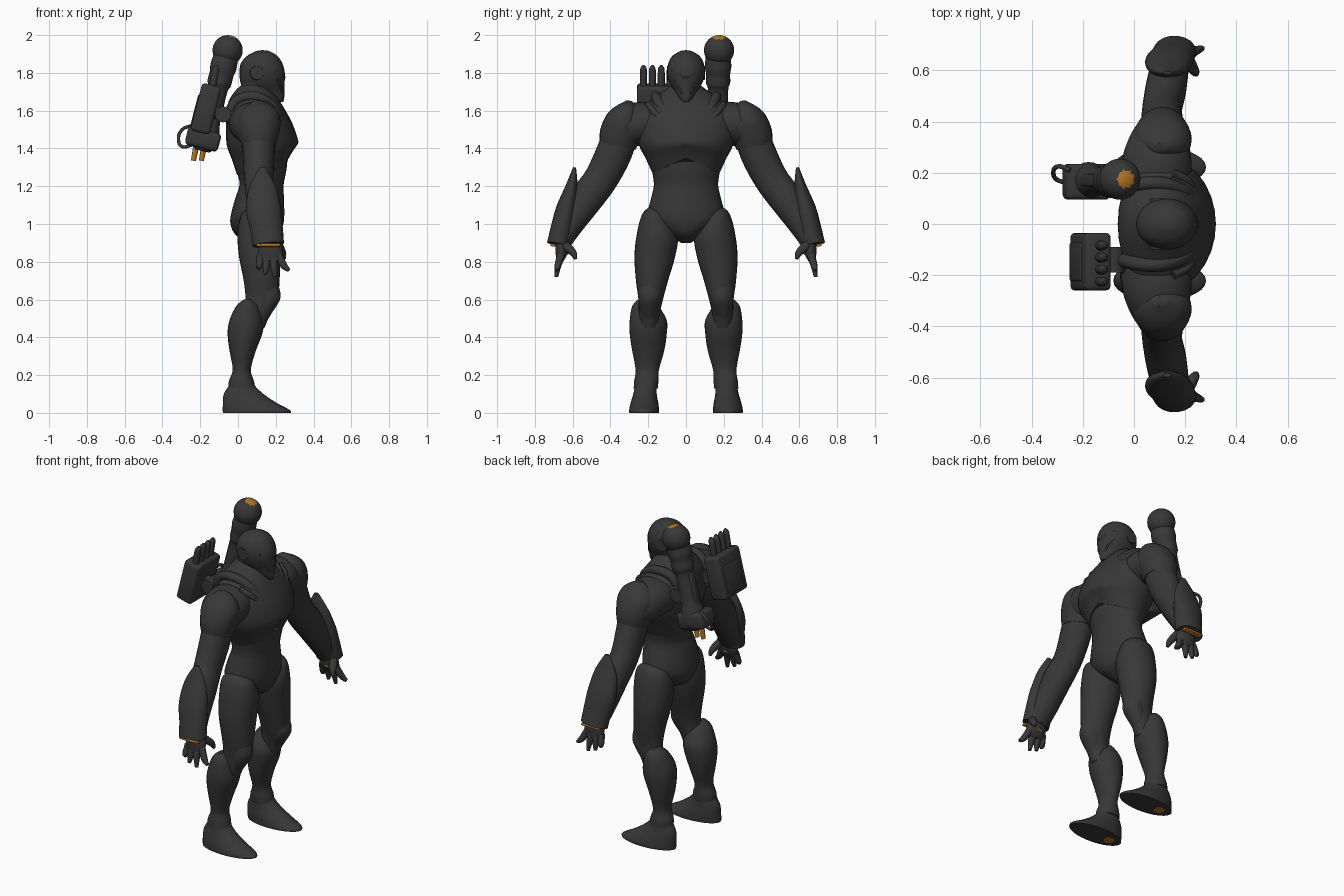
import bpy, bmesh, math
from mathutils import Vector, Matrix

old = bpy.data.objects.get("Cube")
if old:
    bpy.data.objects.remove(old)

def material(name, rgb):
    m = bpy.data.materials.new(name)
    m.use_nodes = True
    m.diffuse_color = (*rgb, 1)
    m.node_tree.nodes["Principled BSDF"].inputs["Base Color"].default_value = (*rgb, 1)
    return m

GREY = material("dark_grey", (.039, .039, .039))
AMBER = material("amber", (.45, .18, .02))

def finish(name, data, mat=GREY, mirror=False, angle=40):
    ob = bpy.data.objects.new(name, data)
    bpy.context.collection.objects.link(ob)
    data.materials.append(mat)
    if mirror:
        mod = ob.modifiers.new("Mirror", 'MIRROR')
        mod.use_axis = (False, True, False)
    if ob.type == 'MESH':
        for o in bpy.context.selected_objects:
            o.select_set(False)
        ob.select_set(True)
        bpy.context.view_layer.objects.active = ob
        bpy.ops.object.shade_smooth_by_angle(angle=math.radians(angle))
    return ob

def from_bmesh(name, bm, **kw):
    bmesh.ops.recalc_face_normals(bm, faces=bm.faces)
    me = bpy.data.meshes.new(name)
    bm.to_mesh(me)
    bm.free()
    return finish(name, me, **kw)

def loft(name, rings, level=False, steps=4, sides=28, warp=None, **kw):
    """Smooth skin through elliptical rings (x, y, z, radius_u, radius_v)."""
    pts = [rings[0]] + list(rings) + [rings[-1]]
    dense = []
    for i in range(1, len(pts) - 2):
        a, b, c, d = pts[i - 1:i + 3]
        for s in range(steps):
            t = s / steps
            dense.append([.5 * (2*q + (r-p)*t + (2*p-5*q+4*r-w)*t*t + (3*q-p-3*r+w)*t**3)
                          for p, q, r, w in zip(a, b, c, d)])
    dense.append(list(rings[-1]))
    bm = bmesh.new()
    loops = []
    for i, r in enumerate(dense):
        ahead = Vector(dense[min(i + 1, len(dense) - 1)][:3])
        t = Vector((0, 0, 1)) if level else (ahead - Vector(dense[max(i - 1, 0)][:3])).normalized()
        v = t.cross(Vector((1, 0, 0))).normalized()
        u = v.cross(t)
        ring = []
        for k in range(sides):
            a = 2 * math.pi * k / sides
            co = Vector(r[:3]) + u*math.cos(a)*max(r[3], .002) + v*math.sin(a)*max(r[4], .002)
            ring.append(bm.verts.new(warp(co) if warp else co))
        loops.append(ring)
    for p, q in zip(loops, loops[1:]):
        for k in range(sides):
            j = (k + 1) % sides
            bm.faces.new((p[k], p[j], q[j], q[k]))
    bm.faces.new(loops[0])
    bm.faces.new(loops[-1])
    return from_bmesh(name, bm, **kw)

def body(name, rows, **kw):
    """Central part: rows of (x, z, radius_x, radius_y)."""
    return loft(name, [(x, 0, z, rx, ry) for x, z, rx, ry in rows], level=True, **kw)

def box(name, at, size, tilt=0, axis='Y', bevel=.012, **kw):
    bm = bmesh.new()
    m = Matrix.Translation(at) @ Matrix.Rotation(tilt, 4, axis) @ Matrix.Diagonal((*size, 1))
    bmesh.ops.create_cube(bm, size=1, matrix=m)
    bmesh.ops.bevel(bm, geom=bm.edges[:], offset=bevel, segments=3, affect='EDGES', profile=.5)
    return from_bmesh(name, bm, **kw)

def rod(name, a, b, r1, r2=None, **kw):
    a, b = Vector(a), Vector(b)
    bm = bmesh.new()
    m = Matrix.Translation((a + b) / 2) @ (b - a).to_track_quat('Z', 'Y').to_matrix().to_4x4()
    bmesh.ops.create_cone(bm, cap_ends=True, segments=20, radius1=r1,
                          radius2=r1 if r2 is None else r2, depth=(b - a).length, matrix=m)
    return from_bmesh(name, bm, **kw)

def tube(name, path, radius, **kw):
    cu = bpy.data.curves.new(name, 'CURVE')
    cu.dimensions = '3D'
    cu.bevel_depth = radius
    cu.use_fill_caps = True
    sp = cu.splines.new('BEZIER')
    sp.bezier_points.add(len(path) - 1)
    for p, co in zip(sp.bezier_points, path):
        p.co = co
        p.handle_left_type = p.handle_right_type = 'AUTO'
    return finish(name, cu, **kw)

# Torso: chest plate with an arched lower edge, abdomen and neck
def arch(co):
    if co.x > .1:
        w = min(1, max(0, (1.45 - co.z) / .18))
        co.z += .09 * w * max(0, 1 - abs(co.y) / .2) * min(1, (co.x - .1) / .1)
    return co

body("chest_plate", [(.13, 1.26, .135, .175), (.13, 1.34, .162, .21), (.13, 1.42, .19, .25),
                     (.115, 1.52, .178, .27), (.095, 1.60, .157, .255), (.085, 1.66, .13, .18),
                     (.085, 1.71, .095, .11), (.085, 1.74, .06, .07)], warp=arch)
body("abdomen", [(.10, .90, .03, .025), (.10, .94, .11, .09), (.10, 1.0, .14, .17),
                 (.105, 1.06, .14, .20), (.115, 1.14, .128, .184), (.125, 1.21, .117, .17),
                 (.125, 1.29, .132, .182), (.125, 1.38, .14, .20)])
body("neck", [(.09, 1.6, .09, .09), (.10, 1.78, .08, .075)])
tube("collar_strap", [(-.05, .14, 1.58), (-.01, .15, 1.65), (.08, .16, 1.675),
                      (.17, .14, 1.635), (.235, .09, 1.555)], .027, mirror=True)
tube("collar_prong", [(.15, .20, 1.635), (.205, .17, 1.595), (.243, .11, 1.53)], .018, mirror=True)

# Helmet with pointed jaw, ear discs, brow and cheek ridges
body("helmet", [(.225, 1.645, .015, .015), (.195, 1.67, .05, .038), (.14, 1.71, .105, .065),
                (.13, 1.75, .117, .088), (.128, 1.80, .12, .10), (.125, 1.85, .11, .094),
                (.128, 1.89, .08, .072), (.13, 1.915, .035, .03), (.13, 1.92, .004, .004)])
rod("ear_disc", (.10, .06, 1.80), (.10, .10, 1.80), .042, .036, mirror=True)
tube("brow_ridge", [(.246, .005, 1.775), (.235, .035, 1.795), (.20, .075, 1.815)], .006, mirror=True)
tube("cheek_ridge", [(.205, .07, 1.765), (.225, .045, 1.73), (.235, .02, 1.69)], .005, mirror=True)

# Arms
loft("shoulder_root", [(.085, .16, 1.53, .135, .11), (.09, .25, 1.53, .135, .115),
                       (.10, .33, 1.50, .115, .105), (.11, .40, 1.45, .08, .07)], mirror=True)
loft("shoulder_guard", [(.10, .30, 1.65, .025, .018), (.105, .308, 1.61, .085, .062),
                        (.11, .327, 1.55, .115, .098), (.11, .35, 1.47, .105, .108),
                        (.11, .362, 1.41, .09, .095)], mirror=True)
loft("arm", [(.11, .32, 1.55, .09, .09), (.11, .38, 1.38, .085, .095), (.11, .45, 1.24, .078, .09),
             (.125, .53, 1.13, .08, .088), (.14, .61, 1.0, .075, .07), (.16, .66, .89, .065, .045)],
     mirror=True)
loft("gauntlet_plate", [(.13, .59, 1.30, .015, .008), (.13, .605, 1.2, .07, .032),
                        (.135, .633, 1.08, .092, .055), (.15, .655, .98, .087, .06),
                        (.16, .675, .89, .084, .062)], mirror=True)
box("gauntlet_edge_light", (.16, .704, .888), (.125, .026, .014), .18, 'X', .002,
    mirror=True, mat=AMBER)

# Hands
loft("palm", [(.165, .655, .92, .05, .03), (.17, .657, .86, .065, .034), (.17, .67, .80, .06, .018)],
     mirror=True)
for name, x, tip_x, tip_z in [("little", .12, .105, .765), ("ring", .152, .145, .735),
                              ("middle", .185, .195, .72), ("index", .215, .27, .755)]:
    loft(name + "_finger", [(x, .662, .835, .02, .02), ((x + tip_x) / 2, .678, .78, .019, .018),
                            (tip_x, .687, tip_z, .01, .01)], sides=12, mirror=True)
loft("thumb", [(.21, .645, .89, .025, .025), (.235, .60, .85, .02, .02), (.245, .585, .815, .009, .009)],
     sides=12, mirror=True)
rod("palm_light", (.17, .643, .838), (.17, .637, .830), .021, mirror=True, mat=AMBER)

# Legs
loft("thigh", [(.115, .175, 1.09, .03, .02), (.115, .168, 1.05, .095, .065), (.115, .152, .95, .117, .108),
               (.115, .165, .83, .11, .108), (.125, .18, .7, .095, .085), (.125, .187, .6, .085, .065),
               (.10, .195, .52, .07, .055), (.08, .195, .45, .06, .05)], level=True, mirror=True)
loft("knee_guard", [(.15, .188, .69, .06, .058), (.16, .19, .61, .065, .062), (.135, .195, .53, .045, .045),
                    (.115, .2, .455, .018, .01)], level=True, mirror=True)
loft("lower_leg", [(.05, .225, .60, .02, .03), (.05, .215, .565, .06, .07), (.045, .20, .49, .09, .098),
                   (.037, .20, .42, .092, .098), (.025, .20, .33, .07, .085), (.02, .205, .23, .048, .062),
                   (.018, .21, .17, .066, .064), (.02, .213, .13, .072, .064)], level=True, mirror=True)
loft("foot", [(.10, .222, 0, .18, .078), (.097, .222, .015, .178, .079), (.065, .22, .05, .145, .074),
              (.03, .217, .10, .105, .062), (.02, .213, .15, .065, .056), (.02, .21, .2, .045, .05)],
     level=True, mirror=True)
rod("sole_light", (0, .222, -.001), (0, .222, .006), .032, mirror=True, mat=AMBER)

# Shoulder cannon: ball head with a lit cap, tapered barrel, housing and cable
TILT = .25
bm = bmesh.new()
bmesh.ops.create_icosphere(bm, subdivisions=4, radius=.08, matrix=Matrix.Translation((-.055, .175, 1.92)))
cap = Vector((.3, 0, .95)).normalized()
for f in bm.faces:
    f.normal_update()
    f.material_index = int(f.normal.dot(cap) > .9)
ball = from_bmesh("cannon_head", bm)
ball.data.materials.append(AMBER)

def along(d):
    """Point on the cannon axis, d below the ball."""
    return (-.055 - math.sin(TILT) * d, .17, 1.92 - math.cos(TILT) * d)

loft("cannon_barrel", [(*along(d), r, r) for d, r in
                       [(.04, .066), (.09, .07), (.13, .064), (.18, .064), (.21, .054), (.30, .054),
                        (.38, .056), (.45, .068), (.51, .07), (.55, .04)]], sides=24)
box("cannon_spine", (-.165, .17, 1.62), (.05, .05, .22), TILT)
box("cannon_housing", (-.185, .165, 1.45), (.18, .14, .10), TILT, bevel=.022)
tube("cannon_cable", [(-.25, .21, 1.52), (-.295, .225, 1.50), (-.315, .20, 1.45),
                      (-.295, .17, 1.41), (-.24, .165, 1.42)], .009)
for x in (-.232, -.19):
    rod("amber_tube", (x + .01, .165, 1.41), (x - .004, .165, 1.335), .016, .013, mat=AMBER)

# Missile pack
box("missile_pack", (-.17, -.147, 1.61), (.105, .225, .26), TILT, bevel=.018)
box("missile_pack_panel", (-.222, -.147, 1.60), (.02, .15, .17), TILT, bevel=.006)
for y in (-.225, -.178, -.131, -.084):
    loft("missile", [(-.135, y, 1.72, .019, .019), (-.122, y, 1.80, .019, .019),
                     (-.116, y, 1.825, .016, .016), (-.113, y, 1.84, .006, .006)], sides=14)

# Mounts joining both weapons to the back
for y in (-.14, .165):
    rod("weapon_mount", (0, y, 1.56), (-.15, y, 1.60), .04, .034)
    rod("mount_joint", (-.08, y - .05, 1.58), (-.08, y + .05, 1.58), .042)
